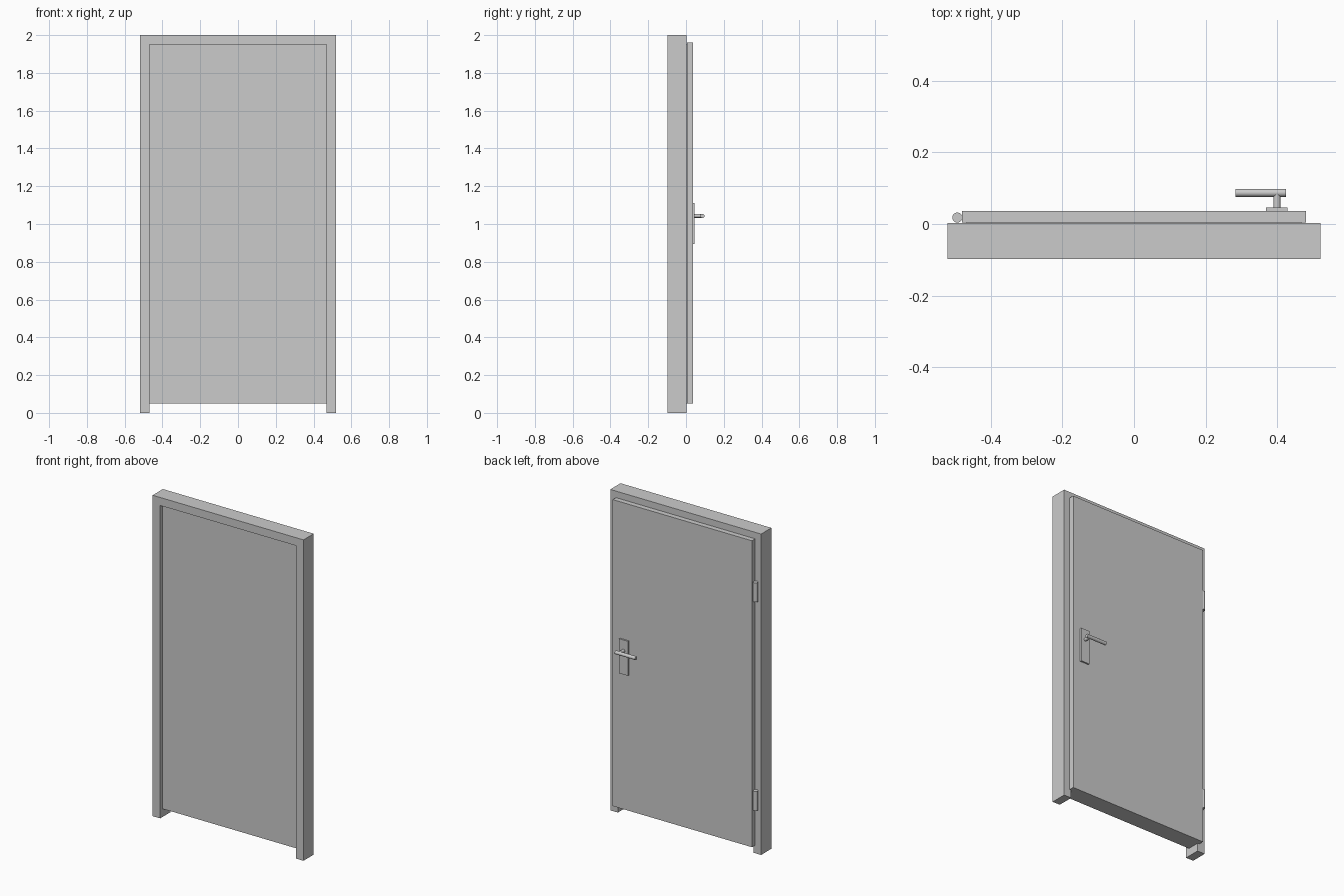
import bpy, bmesh, math
from mathutils import Matrix

if "Cube" in bpy.data.objects:
    bpy.data.objects.remove(bpy.data.objects["Cube"])


def add_object(name, bm):
    bmesh.ops.recalc_face_normals(bm, faces=bm.faces)
    mesh = bpy.data.meshes.new(name)
    bm.to_mesh(mesh)
    bm.free()
    obj = bpy.data.objects.new(name, mesh)
    bpy.context.collection.objects.link(obj)
    return obj


def extrude_profile(name, points, y0, y1):
    """Extrude an (x, z) outline along y."""
    bm = bmesh.new()
    face = bm.faces.new([bm.verts.new((x, y0, z)) for x, z in points])
    ext = bmesh.ops.extrude_face_region(bm, geom=[face])["geom"]
    for v in ext:
        if isinstance(v, bmesh.types.BMVert):
            v.co.y = y1
    return add_object(name, bm)


def box(name, x0, x1, y0, y1, z0, z1):
    return extrude_profile(name, [(x0, z0), (x1, z0), (x1, z1), (x0, z1)], y0, y1)


def rod(name, radius, length, centre, axis="Z"):
    bm = bmesh.new()
    bmesh.ops.create_cone(bm, cap_ends=True, segments=32, radius1=radius,
                          radius2=radius, depth=length)
    rot = {"X": Matrix.Rotation(math.pi / 2, 4, "Y"),
           "Y": Matrix.Rotation(math.pi / 2, 4, "X"),
           "Z": Matrix.Identity(4)}[axis]
    bm.transform(Matrix.Translation(centre) @ rot)
    obj = add_object(name, bm)
    bpy.ops.object.select_all(action="DESELECT")
    obj.select_set(True)
    bpy.context.view_layer.objects.active = obj
    bpy.ops.object.shade_smooth_by_angle(angle=math.radians(35))
    return obj


# Door frame: one upside-down U
extrude_profile("door_frame", [(-0.52, 0), (-0.468, 0), (-0.468, 1.95), (0.468, 1.95),
                               (0.468, 0), (0.52, 0), (0.52, 2), (-0.52, 2)],
                -0.098, 0.003)

# Rebated door leaf: stepped section, the wide lip overlaps the frame at the back
box("door_leaf_core", -0.468, 0.468, -0.073, 0.004, 0.05, 1.95)
box("door_leaf_lip", -0.48, 0.48, 0.004, 0.036, 0.05, 1.96)

# Hinges
for name, z in (("lower_hinge", 0.34), ("upper_hinge", 1.64)):
    rod(name, 0.014, 0.12, (-0.493, 0.018, z))

# Handle: plate, stem and lever
box("handle_plate", 0.369, 0.429, 0.036, 0.046, 0.895, 1.11)
rod("handle_stem", 0.010, 0.044, (0.399, 0.065, 1.043), "Y")
rod("handle_lever", 0.011, 0.141, (0.3535, 0.087, 1.043), "X")
